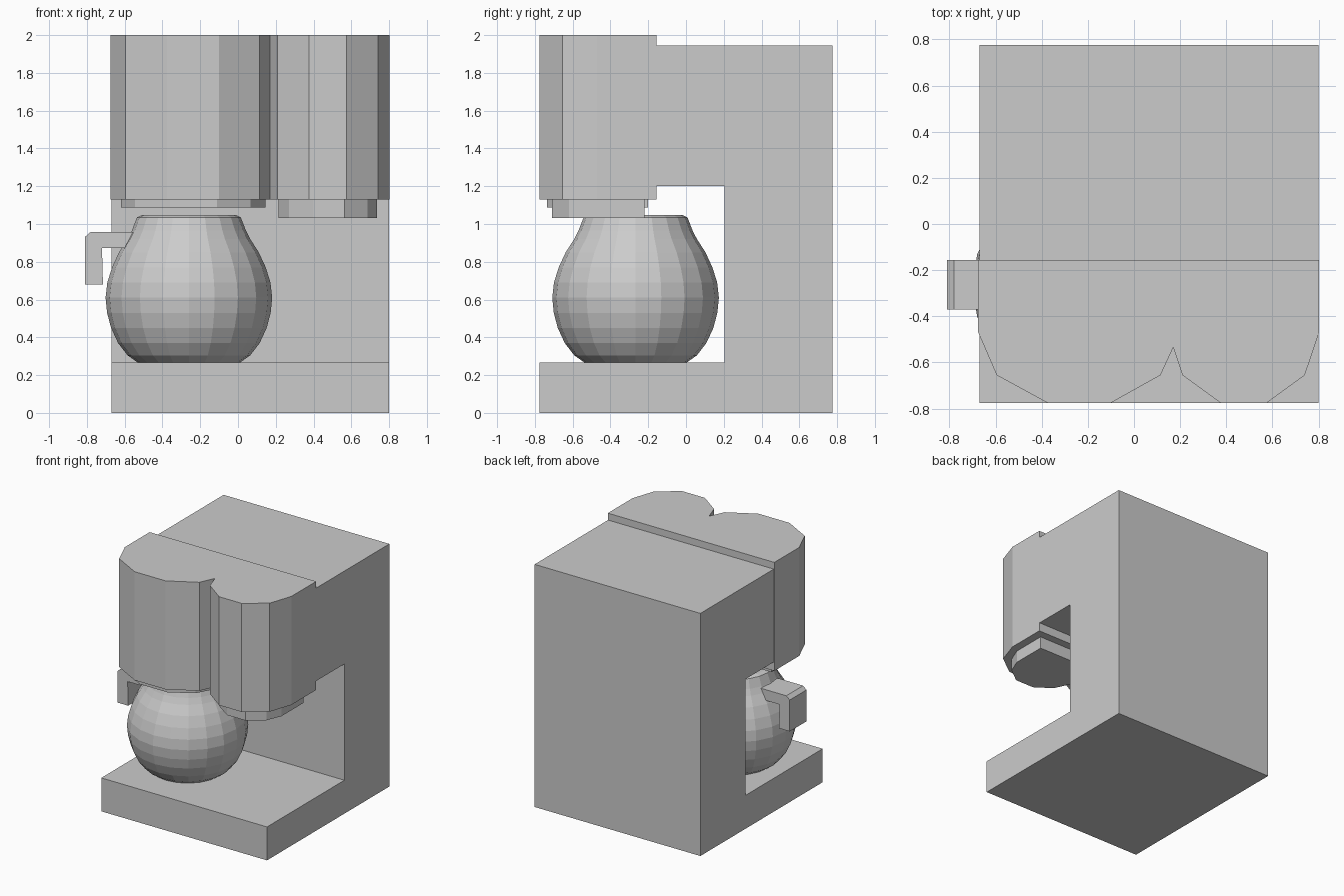
import bpy, bmesh
from math import sin, cos, pi

if "Cube" in bpy.data.objects:
    bpy.data.objects.remove(bpy.data.objects["Cube"])


def prism(name, pts, lo, hi, place):
    """Extrude a closed 2D outline between lo and hi; place maps (u, v, w) to xyz."""
    bm = bmesh.new()
    base = [bm.verts.new(place(u, v, lo)) for u, v in pts]
    top = [bm.verts.new(place(u, v, hi)) for u, v in pts]
    bm.faces.new(base)
    bm.faces.new(top)
    n = len(pts)
    for i in range(n):
        j = (i + 1) % n
        bm.faces.new((base[i], base[j], top[j], top[i]))
    return finish(name, bm)


def finish(name, bm):
    bmesh.ops.recalc_face_normals(bm, faces=bm.faces[:])
    me = bpy.data.meshes.new(name)
    bm.to_mesh(me)
    bm.free()
    ob = bpy.data.objects.new(name, me)
    bpy.context.collection.objects.link(ob)
    return ob


def lathe(name, profile, centre, sides):
    bm = bmesh.new()
    rings = [[bm.verts.new((centre[0] + r * sin(2 * pi * i / sides),
                            centre[1] - r * cos(2 * pi * i / sides), z))
              for i in range(sides)] for r, z in profile]
    for a, b in zip(rings, rings[1:]):
        for i in range(sides):
            j = (i + 1) % sides
            bm.faces.new((a[i], a[j], b[j], b[i]))
    bm.faces.new(rings[0])
    bm.faces.new(rings[-1])
    return finish(name, bm)


def along_x(u, v, w):
    return (w, u, v)


def along_y(u, v, w):
    return (u, w, v)


def along_z(u, v, w):
    return (u, v, w)


# C-shaped housing with base, back and upper arm
prism("housing", [(-0.775, 0), (0.775, 0), (0.775, 1.945), (-0.155, 1.945),
                  (-0.155, 1.2), (0.205, 1.2), (0.205, 0.268), (-0.775, 0.268)],
      -0.67, 0.80, along_x)

# Twin-lobed brewing head
prism("brewing_head", [(-0.675, -0.155), (-0.675, -0.47), (-0.595, -0.655), (-0.375, -0.775),
                       (-0.10, -0.775), (0.115, -0.655), (0.17, -0.535), (0.21, -0.655),
                       (0.375, -0.775), (0.575, -0.775), (0.74, -0.655), (0.802, -0.47),
                       (0.802, -0.155)], 1.13, 2.0, along_z)

# Shallow outlets under each lobe
prism("wide_outlet", [(-0.62, -0.2), (-0.62, -0.48), (-0.545, -0.63), (-0.36, -0.735),
                      (-0.11, -0.735), (0.065, -0.63), (0.145, -0.48), (0.145, -0.2)],
      1.088, 1.135, along_z)
prism("narrow_outlet", [(0.215, -0.22), (0.215, -0.5), (0.27, -0.62), (0.40, -0.71),
                        (0.565, -0.71), (0.685, -0.62), (0.735, -0.5), (0.735, -0.22)],
      1.033, 1.135, along_z)

# Glass jug
lathe("jug", [(0.27, 0.266), (0.325, 0.305), (0.375, 0.37), (0.412, 0.45), (0.433, 0.53),
              (0.441, 0.61), (0.432, 0.69), (0.407, 0.77), (0.37, 0.85), (0.325, 0.92),
              (0.302, 0.965), (0.275, 1.035), (0.25, 1.047)], (-0.26, -0.267), 20)

# Hooked jug handle
prism("jug_handle", [(-0.81, 0.68), (-0.715, 0.68), (-0.72, 0.872), (-0.60, 0.872),
                     (-0.555, 0.958), (-0.78, 0.958), (-0.81, 0.932)],
      -0.37, -0.157, along_y)
